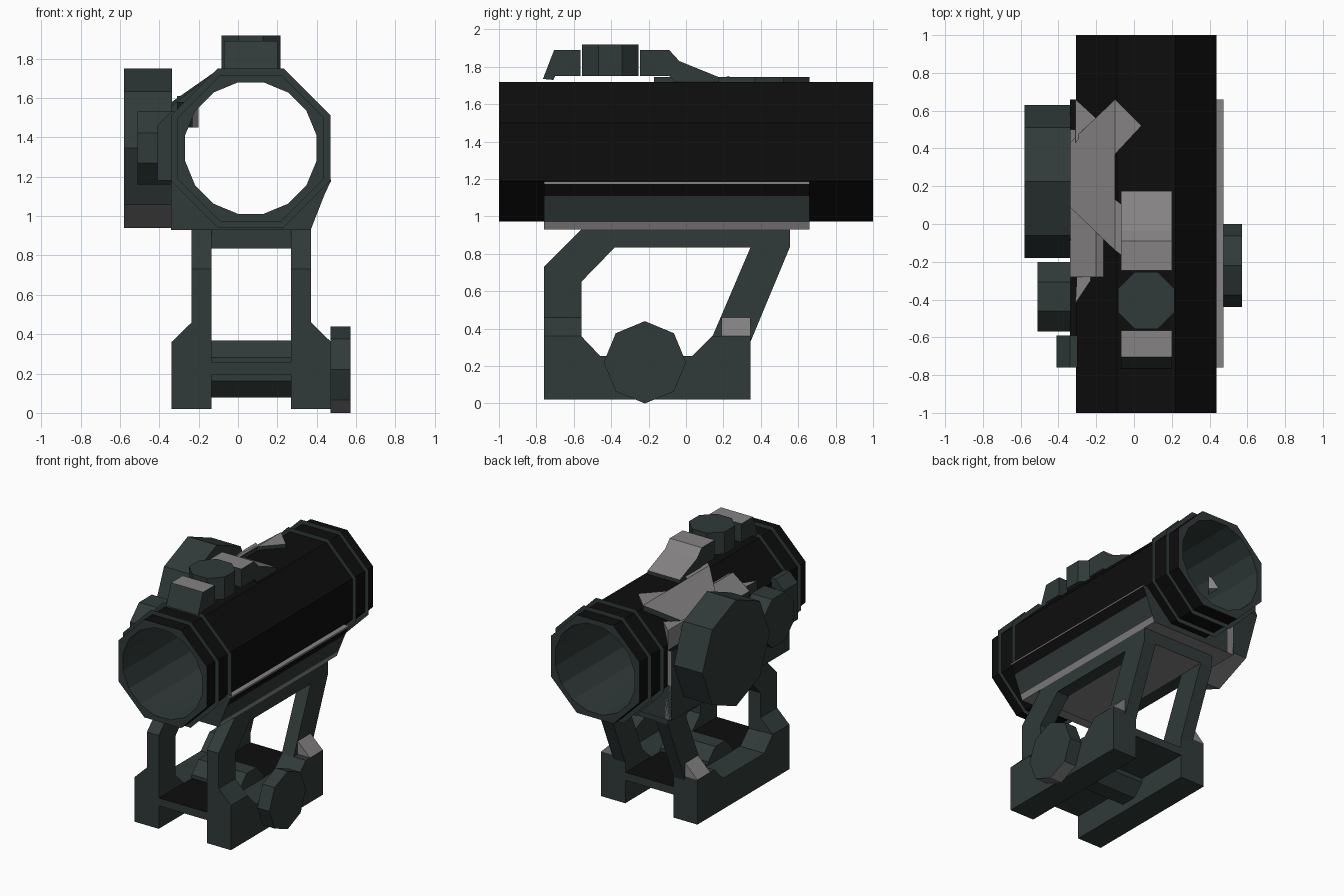
import bpy, bmesh, math
from mathutils import Vector

cube = bpy.data.objects.get("Cube")
if cube:
    bpy.data.objects.remove(cube, do_unlink=True)


def material(name, rgb):
    m = bpy.data.materials.new(name)
    m.use_nodes = True
    col = (*rgb, 1)
    m.diffuse_color = col
    bsdf = m.node_tree.nodes["Principled BSDF"]
    bsdf.inputs["Base Color"].default_value = col
    bsdf.inputs["Roughness"].default_value = 0.8
    return m


MATS = [material("dark_green_grey", (0.030, 0.043, 0.041)),
        material("near_black", (0.004, 0.004, 0.004)),
        material("mid_grey", (0.235, 0.225, 0.23))]
GREEN, BLACK, GREY = range(3)
CX, CZ = 0.065, 1.345          # tube axis


def place(axis, p, t):
    if axis == 'x':
        return Vector((t, p[0], p[1]))
    if axis == 'y':
        return Vector((p[0], t, p[1]))
    return Vector((p[0], p[1], t))


def finish(bm, name, mat, rule):
    bmesh.ops.recalc_face_normals(bm, faces=bm.faces)
    bm.normal_update()
    for f in bm.faces:
        r = rule(f.normal, f.calc_center_median()) if rule else None
        f.material_index = mat if r is None else r
    me = bpy.data.meshes.new(name)
    bm.to_mesh(me)
    bm.free()
    for m in MATS:
        me.materials.append(m)
    ob = bpy.data.objects.new(name, me)
    bpy.context.collection.objects.link(ob)
    return ob


def prism(name, pts, axis, a, b, mat=GREEN, rule=None):
    """Extrude a closed profile along an axis from a to b."""
    bm = bmesh.new()
    lo = [bm.verts.new(place(axis, p, a)) for p in pts]
    hi = [bm.verts.new(place(axis, p, b)) for p in pts]
    bm.faces.new(lo)
    bm.faces.new(hi)
    for i in range(len(pts)):
        j = (i + 1) % len(pts)
        bm.faces.new((lo[i], lo[j], hi[j], hi[i]))
    return finish(bm, name, mat, rule)


def box(name, x, y, z, mat=GREEN, rule=None):
    return prism(name, [(x[0], y[0]), (x[1], y[0]), (x[1], y[1]), (x[0], y[1])],
                 'z', z[0], z[1], mat, rule)


def frame(name, outer, inner, axis, a, b, mat=GREEN, rule=None):
    """Extruded profile with a hole; outer and inner have equal point counts."""
    bm = bmesh.new()
    rows = [(outer, a), (inner, a)]
    if a != b:
        rows = [(outer, a), (outer, b), (inner, b), (inner, a)]
    loops = [[bm.verts.new(place(axis, p, t)) for p in pts] for pts, t in rows]
    n = len(outer)
    for k in range(len(loops) if a != b else 1):
        A, B = loops[k], loops[(k + 1) % len(loops)]
        for i in range(n):
            j = (i + 1) % n
            bm.faces.new((A[i], A[j], B[j], B[i]))
    return finish(bm, name, mat, rule)


def ngon(n, r, c, start=0.0):
    return [(c[0] + r * math.cos(start + 2 * math.pi * i / n),
             c[1] + r * math.sin(start + 2 * math.pi * i / n)) for i in range(n)]


def octagon16(ap):
    """Flat-topped octagon with a midpoint on every side."""
    out = []
    for i in range(16):
        r = ap / math.cos(math.pi / 8) if i % 2 else ap
        a = i * math.pi / 8
        out.append((CX + r * math.cos(a), CZ + r * math.sin(a)))
    return out


# Tube: black octagon outside, round green bore
bore = ngon(16, 0.34, (CX, CZ), math.pi / 16)


def tube_rule(n, c):
    d = math.hypot(c.x - CX, c.z - CZ)
    return BLACK if abs(n.y) < 0.5 and d > 0.35 else GREEN


frame("tube", octagon16(0.3725), bore, 'y', -1, 1, GREEN, tube_rule)
for side, s in (("front", -1), ("rear", 1)):
    for k, y in enumerate((0.90, 0.75)):
        frame(f"{side}_fin_{k + 1}", octagon16(0.404), octagon16(0.365), 'y', s * y, s * y)

# Saddle under the tube
saddle = [(0.473, 1.18), (0.44, 1.11), (0.385, 0.97), (0.37, 0.93), (-0.34, 0.93),
          (-0.34, 1.196), (-0.295, 1.196), (-0.084, 0.985), (0.214, 0.985), (0.425, 1.185)]


def saddle_rule(n, c):
    if n.z < -0.9 or (n.x > 0.5 and c.z < 0.97):
        return GREY
    if n.x > 0.5 and c.z > 1.11:
        return BLACK


prism("saddle", saddle, 'y', -0.76, 0.66, GREEN, saddle_rule)
box("saddle_ledge", (0.425, 0.473), (-0.76, 0.66), (1.174, 1.186), GREY)

# Left housing wall, shoulder and arm
box("housing_wall", (-0.34, -0.29), (-0.76, 0.66), (0.93, 1.46), GREEN,
    lambda n, c: BLACK if n.z > 0.5 else GREY if n.y > 0.5 else None)
prism("housing_shoulder", [(-0.34, 1.18), (-0.34, 1.56), (-0.2, 1.665), (-0.15, 1.64),
                           (-0.29, 1.5), (-0.29, 1.18)], 'y', -0.28, 0.5, GREEN,
      lambda n, c: GREY if n.z > 0.3 or n.y > 0.5 else None)
prism("shoulder_ramp", [(-0.31, -0.42), (-0.23, -0.30), (-0.23, -0.22), (-0.30, -0.22)],
      'z', 1.45, 1.58, GREEN, lambda n, c: GREY if n.z > 0.3 else None)
prism("rear_gusset", [(-0.31, 0.66), (-0.20, 0.56), (-0.31, 0.43)], 'z', 1.45, 1.61, GREY)


def arm_plate(name, pts, thick):
    """Plate that bends down along the tube's upper left side."""
    def height(x):
        return 1.745 - 0.7 * max(0.0, -0.10 - x)
    bm = bmesh.new()
    top = [bm.verts.new((x, y, height(x))) for x, y in pts]
    low = [bm.verts.new((x, y, height(x) - thick)) for x, y in pts]
    bm.faces.new(top)
    bm.faces.new(low)
    for i in range(len(pts)):
        j = (i + 1) % len(pts)
        bm.faces.new((top[i], top[j], low[j], low[i]))
    return finish(bm, name, GREEN, lambda n, c: GREY if n.z > 0.5 else None)


arm_plate("arm_slope", [(-0.34, 0.09), (-0.10, -0.14), (-0.10, 0.66), (-0.34, 0.43)], 0.04)
arm_plate("arm_rear_tip", [(-0.10, 0.37), (0.04, 0.52), (-0.10, 0.66)], 0.04)
arm_plate("arm_front_tip", [(-0.10, -0.14), (-0.06, -0.17), (-0.06, 0.10), (-0.10, 0.13)], 0.04)


# Side knobs
def low_grey(n, c):
    return GREY if n.z < -0.8 else None


prism("battery_knob", ngon(8, 0.405, (0.225, 1.345), math.pi / 2), 'x', -0.58, -0.335,
      GREEN, low_grey)
prism("windage_knob", ngon(8, 0.185 / math.cos(math.pi / 8), (-0.385, 1.345), math.pi / 8),
      'x', -0.51, -0.335)
prism("side_boss", [(-0.41, 1.18), (-0.30, 1.18), (-0.30, 1.53), (-0.34, 1.53), (-0.41, 1.46)],
      'y', -0.76, -0.59)

# Top turret with guards before and behind it
prism("elevation_turret", ngon(8, 0.15 / math.cos(math.pi / 8), (CX, -0.405), math.pi / 8),
      'z', 1.75, 1.918)


def top_grey(n, c):
    return GREY if n.z > 0.3 and n.y > -0.5 else None


prism("front_turret_guard", [(-0.765, 1.735), (-0.705, 1.89), (-0.565, 1.89), (-0.565, 1.75),
                             (-0.70, 1.75), (-0.71, 1.73)], 'x', -0.07, 0.20, GREEN, top_grey)
prism("rear_turret_guard", [(-0.245, 1.89), (-0.09, 1.89), (-0.035, 1.83), (0.175, 1.745),
                            (0.175, 1.71), (-0.05, 1.71), (-0.09, 1.75), (-0.245, 1.75)],
      'x', -0.07, 0.20, GREEN, top_grey)

# Riser mount: two mirrored side frames, feet and flares
outer = [(-0.76, 0.02), (-0.76, 0.355), (-0.76, 0.73), (-0.505, 0.985), (-0.45, 0.935),
         (0.555, 0.935), (0.555, 0.835), (0.345, 0.33), (0.345, 0.02)]
inner = [(-0.46, 0.255), (-0.56, 0.355), (-0.56, 0.65), (-0.38, 0.835), (-0.36, 0.835),
         (0.345, 0.835), (0.343, 0.83), (0.14, 0.355), (0.035, 0.255)]
foot = [(-0.76, 0.02), (-0.76, 0.36), (-0.56, 0.36), (-0.46, 0.255), (0.035, 0.255),
        (0.14, 0.36), (0.345, 0.36), (0.345, 0.02)]
MX = 0.0675
for side, s in (("left", 1), ("right", -1)):
    xi, xm, xo = (MX + s * d for d in (0.2025, 0.3025, 0.4055))
    frame(f"{side}_riser_frame", outer, inner, 'x', xi, xm)
    prism(f"{side}_foot", foot, 'x', xm, xo)
    flare = [(xm, 0.36), (xo, 0.36), (xm, 0.46)]
    prism(f"{side}_front_flare", flare, 'y', -0.76, -0.56)
    prism(f"{side}_rear_flare", flare, 'y', 0.19, 0.345, GREY)

box("riser_deck", (-0.135, 0.27), (-0.56, 0.555), (0.835, 0.935), GREEN,
    lambda n, c: GREY if n.z < -0.5 else None)
box("base_floor", (-0.135, 0.27), (-0.76, 0.345), (0.195, 0.255), GREEN,
    lambda n, c: BLACK if n.z > 0.5 else None)
prism("clamp_bar", ngon(8, 0.157, (-0.22, 0.222), math.pi / 8), 'x', -0.135, 0.27)
prism("clamp_knob", ngon(8, 0.22, (-0.22, 0.22), math.pi / 2), 'x', 0.47, 0.572,
      GREEN, low_grey)
